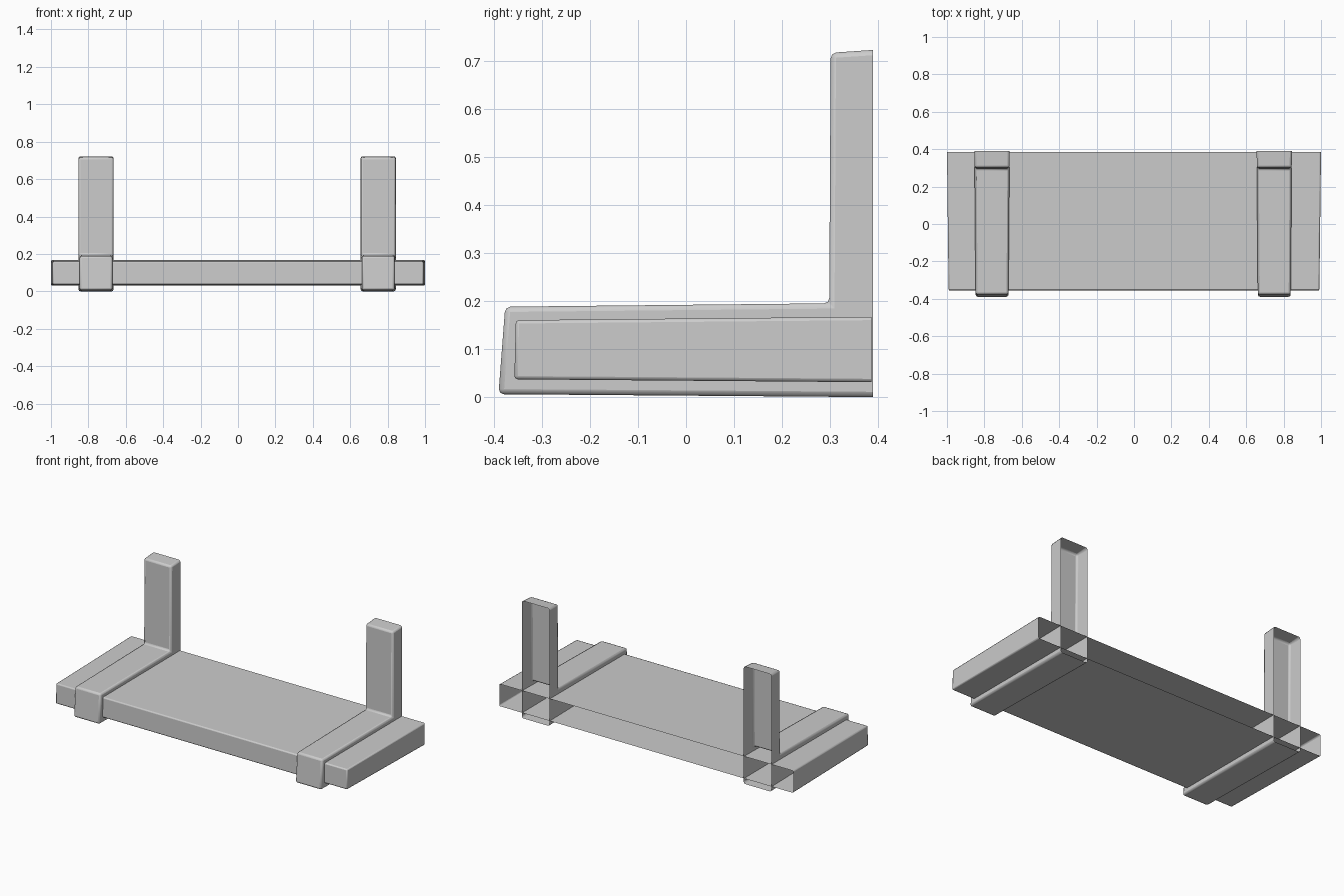
import bpy, bmesh

if "Cube" in bpy.data.objects:
    bpy.data.objects.remove(bpy.data.objects["Cube"])

Y_BACK = 0.389


def open_back_shell(name, profile, x0, x1, draft, bevel):
    """Extrude a (y, z) profile along x, narrowing to the front; the wall side stays open."""
    bm = bmesh.new()
    rings = []
    for x, sign in ((x0, 1), (x1, -1)):
        rings.append([bm.verts.new((x + sign * draft * (Y_BACK - y), y, z)) for y, z in profile])
    a, b = rings
    bm.faces.new(a)
    bm.faces.new(b[::-1])
    n = len(profile)
    for i in range(n - 1):          # closing segment is the open back
        bm.faces.new((a[i], b[i], b[i + 1], a[i + 1]))
    bmesh.ops.recalc_face_normals(bm, faces=bm.faces)
    me = bpy.data.meshes.new(name)
    bm.to_mesh(me)
    bm.free()
    ob = bpy.data.objects.new(name, me)
    bpy.context.collection.objects.link(ob)
    mod = ob.modifiers.new("soft_edges", 'BEVEL')
    mod.width = bevel
    mod.segments = 2
    mod.limit_method = 'ANGLE'
    bpy.ops.object.select_all(action='DESELECT')
    bpy.context.view_layer.objects.active = ob
    ob.select_set(True)
    bpy.ops.object.shade_smooth_by_angle()
    return ob


# Shelf board
board = [(0.386, 0.031), (-0.357, 0.037), (-0.354, 0.160), (0.386, 0.167)]
open_back_shell("shelf_board", board, -1.0, 1.0, 0.012, 0.007)

# L-shaped brackets wrapping the board
bracket = [(Y_BACK, 0.0), (-0.390, 0.006), (-0.376, 0.188),
           (0.298, 0.195), (0.301, 0.716), (Y_BACK, 0.722)]
for side, centre in (("left", -0.759), ("right", 0.750)):
    open_back_shell(side + "_bracket", bracket, centre - 0.094, centre + 0.094, 0.008, 0.011)
